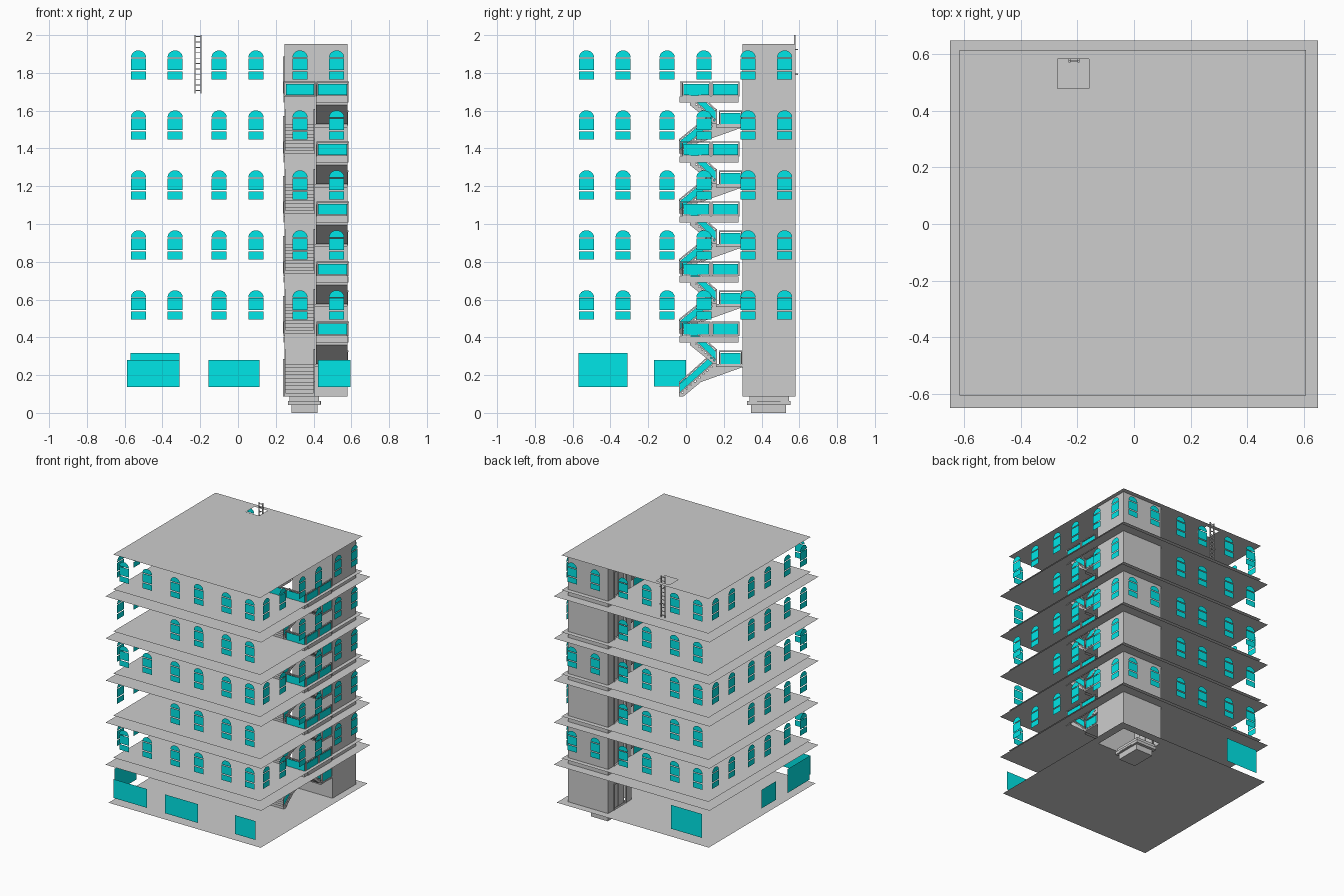
import bpy, bmesh, math

cube = bpy.data.objects.get("Cube")
if cube:
    bpy.data.objects.remove(cube, do_unlink=True)


def material(name, rgb):
    m = bpy.data.materials.new(name)
    m.use_nodes = True
    m.diffuse_color = (*rgb, 1)
    m.node_tree.nodes["Principled BSDF"].inputs["Base Color"].default_value = (*rgb, 1)
    return m


GREY = material("concrete grey", (0.61, 0.61, 0.61))
GLASS = material("cyan glass", (0.0, 0.8, 0.81))


class Part:
    """Collects simple shapes into one named object."""

    def __init__(self, name, mat):
        self.name, self.mat, self.bm = name, mat, bmesh.new()

    def face(self, pts):
        return self.bm.faces.new([self.bm.verts.new(p) for p in pts])

    def box(self, x, y, z):
        self.prism([(y[0], z[0]), (y[1], z[0]), (y[1], z[1]), (y[0], z[1])], *x)

    def prism(self, profile, x0, x1):
        # y-z profile extruded along x
        f = self.face([(x0, y, z) for y, z in profile])
        new = bmesh.ops.extrude_face_region(self.bm, geom=[f])["geom"]
        verts = [v for v in new if isinstance(v, bmesh.types.BMVert)]
        bmesh.ops.translate(self.bm, verts=verts, vec=(x1 - x0, 0, 0))

    def done(self, solid=True):
        if solid:
            bmesh.ops.recalc_face_normals(self.bm, faces=self.bm.faces)
        mesh = bpy.data.meshes.new(self.name)
        self.bm.to_mesh(mesh)
        self.bm.free()
        mesh.materials.append(self.mat)
        ob = bpy.data.objects.new(self.name, mesh)
        bpy.context.collection.objects.link(ob)


def sheet(name, x, y, z, hole):
    # thin horizontal sheet with one rectangular opening
    p = Part(name, GREY)
    xs = [x[0], hole[0], hole[1], x[1]]
    ys = [y[0], hole[2], hole[3], y[1]]
    for i in range(3):
        for j in range(3):
            if (i, j) != (1, 1):
                a, b, c, d = xs[i], xs[i + 1], ys[j], ys[j + 1]
                p.face([(a, c, z), (b, c, z), (b, d, z), (a, d, z)])
    bmesh.ops.remove_doubles(p.bm, verts=p.bm.verts, dist=0.0001)
    p.done(False)


STOREY = 0.3175
GROUND, ROOF = 0.087, 1.953
FLOORS = [0.42 + STOREY * k for k in range(5)]
X0, X1 = 0.245, 0.579            # stairwell and shaft width
MID = 0.41
Y0, Y1, Y2 = -0.035, 0.30, 0.579  # stair front, shaft front, shaft back
PLAN = ((-0.618, 0.609), (-0.606, 0.615))

# Floor sheets, ledges and roof
well = (X0, X1, Y0, Y2)
sheet("ground_floor", (-0.635, 0.636), (-0.637, 0.635), GROUND, (X0, X1, Y1, Y2))
for k, z in enumerate(FLOORS):
    sheet(f"floor_{k + 1}", *PLAN, z, well)
    sheet(f"ledge_{k + 1}", (-0.651, 0.65), (-0.651, 0.649), z - 0.045, well)
sheet("roof", *PLAN, ROOF, (-0.27, -0.16, 0.48, 0.583))

# Wall lines: position along the wall -> plan point, and which end is left out
SIDES = {
    "front": (lambda u, d=0: (u, -0.606 - d), lambda u: u < -0.2),
    "back": (lambda u, d=0: (u, 0.612 + d), lambda u: u > 0.2),
    "right": (lambda u, d=0: (0.606 + d, u), lambda u: u < -0.2),
    "left": (lambda u, d=0: (-0.612 - d, u), lambda u: u > 0.2),
}
CENTRES = [-0.527, -0.333, -0.1, 0.095, 0.328, 0.522]


def pane(part, at, u0, u1, z0, z1, out=0):
    corners = ((u0, z0), (u1, z0), (u1, z1), (u0, z1))
    part.face([(*at(u, out), z) for u, z in corners])


# Arched windows, with one end pair left out on alternate storeys
for side, (at, skipped) in SIDES.items():
    p = Part(side + "_windows", GLASS)
    for k in range(5):
        base = FLOORS[k] + 0.075
        for u in CENTRES:
            if k % 2 and skipped(u):
                continue
            pane(p, at, u - 0.04, u + 0.04, base, base + 0.042)
            pane(p, at, u - 0.04, u + 0.04, base + 0.049, base + 0.112)
            arc = [math.pi * i / 12 for i in range(13)]
            p.face([(*at(u + 0.04 * math.cos(a)), base + 0.117 + 0.037 * math.sin(a))
                    for a in arc])
    p.done(False)

# Shop windows at ground level, slightly in front of the upper walls
shops = Part("shop_windows", GLASS)
front, back, left = (SIDES[s][0] for s in ("front", "back", "left"))
for u0, u1 in ((-0.587, -0.31), (-0.157, 0.115), (0.424, 0.595)):
    pane(shops, front, u0, u1, 0.138, 0.28, 0.038)
pane(shops, back, -0.57, -0.31, 0.138, 0.318, 0.01)
pane(shops, left, -0.57, -0.31, 0.138, 0.318, 0.02)
pane(shops, left, -0.17, 0.0, 0.14, 0.28, 0.02)
shops.done(False)

# Lift shaft walls
T = 0.006
shaft = Part("lift_shaft", GREY)
shaft.box((X0, X1), (Y1, Y1 + T), (GROUND, ROOF))
shaft.box((X0, X1), (Y2 - T, Y2), (GROUND, ROOF))
shaft.box((X1 - T, X1), (Y1, Y2), (GROUND, ROOF))
doors = Part("lift_doors", GREY)
for z in [GROUND] + FLOORS:
    top = min(z + STOREY, ROOF)
    shaft.box((X0, X0 + T), (Y1, Y1 + 0.07), (z, top))
    shaft.box((X0, X0 + T), (Y2 - 0.07, Y2), (z, top))
    shaft.box((X0, X0 + T), (Y1 + 0.07, Y2 - 0.07), (z + 0.19, top))
    for y in (0.37, 0.44):
        doors.box((X0 + 0.014, X0 + 0.02), (y, y + 0.065), (z, z + 0.19))
    for y in (0.362, 0.505):
        doors.box((X0 - 0.006, X0), (y, y + 0.008), (z, z + 0.198))
    doors.box((X0 - 0.006, X0), (0.362, 0.513), (z + 0.19, z + 0.198))
shaft.done()
doors.done()

# Stepped lift pit below the ground
pit = Part("lift_pit", GREY)
pit.box((0.272, 0.43), (0.335, 0.545), (0.042, 0.086))
pit.box((0.266, 0.436), (0.322, 0.552), (0.042, 0.064))
pit.box((0.282, 0.422), (0.345, 0.53), (0, 0.042))
pit.box((0.436, 0.439), (0.375, 0.5), (0.045, 0.062))
pit.done()

# Stairs and railings
stairs = Part("stair_flights", GREY)
frames = Part("railing_frames", GREY)
glass = Part("railing_glass", GLASS)
R = 0.003


def flight(x0, x1, ya, za, yb, zb, steps=9):
    dy, dz = (yb - ya) / steps, (zb - za) / steps
    pts = []
    for i in range(steps):
        pts += [(ya + dy * i, za + dz * i), (ya + dy * i, za + dz * (i + 1))]
    pts += [(yb, zb), (yb, zb - 0.03), (ya + dy, za)]
    stairs.prism(pts, x0, x1)
    # sloping glass and handrail on both edges
    for x in (x0 + R, x1 - R):
        def strip(part, lo, hi, w):
            part.prism([(ya, za + lo), (yb, zb + lo), (yb, zb + hi), (ya, za + hi)],
                       x - w, x + w)
        strip(frames, 0.068, 0.078, R)
        strip(frames, 0.01, 0.018, R)
        strip(glass, 0.02, 0.064, 0.001)
        for y, z in ((ya, za), (yb, zb)):
            frames.box((x - R, x + R), (y - R, y + R), (z, z + 0.078))


def guard(x, y, z):
    # level railing along x or along y
    along_x = x[0] != x[1]

    def bar(part, a, b, z0, z1, w):
        if along_x:
            part.box((a, b), (y[0] - w, y[0] + w), (z0, z1))
        else:
            part.box((x[0] - w, x[0] + w), (a, b), (z0, z1))
    a, b = x if along_x else y
    bar(frames, a, b, z + 0.058, z + 0.065, 0.005)
    bar(frames, a, b, z - 0.014, z - 0.009, R)
    for e in (a, b - 0.005):
        bar(frames, e, e + 0.005, z - 0.014, z + 0.06, R)
    bar(glass, a + 0.008, b - 0.008, z - 0.006, z + 0.052, 0.001)


below = GROUND
for z in FLOORS:
    half = z - 0.16
    flight(X0, MID - 0.003, Y0, below, 0.16, half)
    flight(MID + 0.003, X1, 0.16, half, 0.02, z - 0.03)
    # half landing with a sloping brace beneath the lower flight
    stairs.box((X0, X1), (0.16, Y1), (half - 0.018, half))
    stairs.prism([(Y1, half - 0.018), (0.16, half - 0.018), (0.07, half - 0.1)],
                 X0, MID - 0.003)
    guard((X1, X1), (0.175, 0.297), half + 0.005)
    # edge beams and railings around the stairwell
    stairs.box((MID + 0.003, X1), (Y0, 0.025), (z - 0.048, z - 0.014))
    for x in (X0, X1 + 0.004):
        stairs.box((x - 0.004, x + 0.002), (0.0, 0.278), (z - 0.048, z - 0.016))
        guard((x, x), (-0.022, 0.13), z)
        guard((x, x), (0.134, 0.282), z)
    guard((0.415, X1 + 0.005), (-0.026, -0.026), z)
    below = z
guard((X0, 0.41), (-0.026, -0.026), FLOORS[-1])
stairs.done()
frames.done()
glass.done()

# Roof access ladder
ladder = Part("roof_ladder", GREY)
for x in (-0.228, -0.196):
    ladder.box((x - R, x + R), (0.572, 0.58), (FLOORS[-1], 2.0))
    for z in (1.79, 1.92):
        ladder.box((x - R, x + R), (0.58, 0.593), (z, z + 0.006))
for i in range(11):
    z = FLOORS[-1] + 0.015 + i * 0.0285
    ladder.box((-0.228, -0.196), (0.574, 0.578), (z, z + 0.004))
ladder.done()
